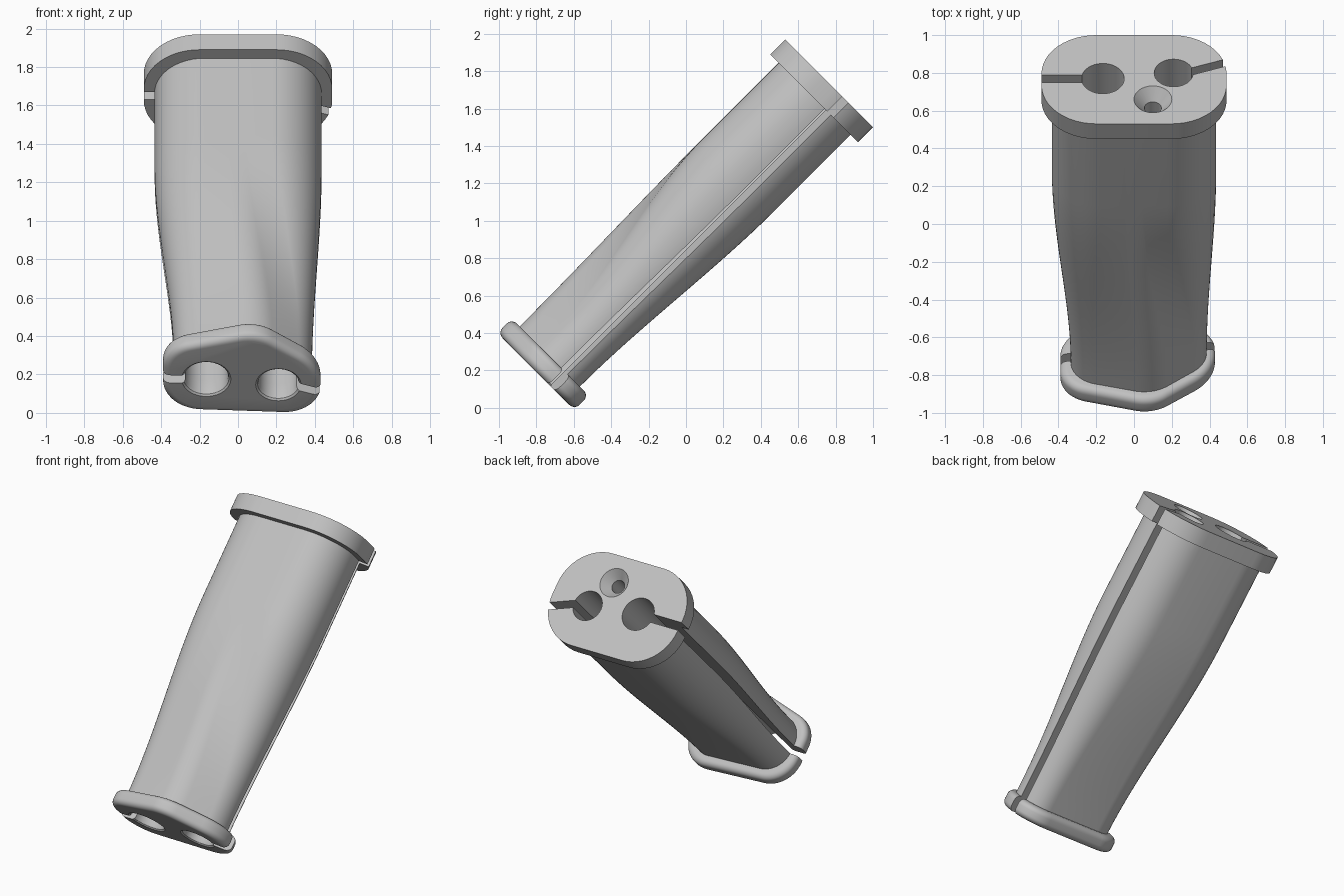
import bpy
import bmesh
import math
from mathutils import Matrix, Vector

if "Cube" in bpy.data.objects:
    bpy.data.objects.remove(bpy.data.objects["Cube"])

# One plain grey
grey = bpy.data.materials.new("light_grey")
grey.use_nodes = True
GREY = (0.53, 0.53, 0.53, 1)
grey.diffuse_color = GREY
grey.node_tree.nodes["Principled BSDF"].inputs["Base Color"].default_value = GREY

# The whole part is modelled along an axis, then leaned back
LEAN = Matrix.Rotation(math.radians(-45), 4, "X")
BOTTOM, RIM, NECK, TOP = -0.43, -0.32, 1.655, 1.768


def rounded(corners, steps=12):
    """Outline with a circular arc at each corner (x, depth, tangent length)."""
    pts, n = [], len(corners)
    for i, (x, w, d) in enumerate(corners):
        c = Vector((x, w))
        a = (Vector(corners[i - 1][:2]) - c).normalized()
        b = (Vector(corners[(i + 1) % n][:2]) - c).normalized()
        weight = math.cos((math.pi - a.angle(b)) / 2)
        for k in range(steps + 1):
            t = k / steps
            f0, f1, f2 = (1 - t) ** 2, 2 * t * (1 - t) * weight, t * t
            pts.append(((c + a * d) * f0 + c * f1 + (c + b * d) * f2) / (f0 + f1 + f2))
    return pts


def box_section(half, low, high, radius):
    return rounded([(0, high, 0.05), (-half, high, radius), (-half, low, radius),
                    (half, low, radius), (half, high, radius)])


def circle(x, w, r, n=48):
    return [Vector((x + r * math.cos(math.tau * k / n), w + r * math.sin(math.tau * k / n)))
            for k in range(n)]


def loft(name, rings):
    """Solid through a list of (height along axis, outline)."""
    bm = bmesh.new()
    loops = [[bm.verts.new(LEAN @ Vector((p.x, -p.y, s))) for p in pts] for s, pts in rings]
    for lo, hi in zip(loops, loops[1:]):
        for i in range(len(lo)):
            bm.faces.new((lo[i - 1], lo[i], hi[i], hi[i - 1]))
    bm.faces.new(loops[0])
    bm.faces.new(loops[-1])
    bmesh.ops.recalc_face_normals(bm, faces=bm.faces)
    mesh = bpy.data.meshes.new(name)
    bm.to_mesh(mesh)
    bm.free()
    mesh.materials.append(grey)
    obj = bpy.data.objects.new(name, mesh)
    bpy.context.collection.objects.link(obj)
    return obj


def shrink(pts, amount):
    """Inset an outline about its middle."""
    mid = Vector((0.02, 0.7))
    return [mid + Vector(((p.x - mid.x) * (1 - amount / 0.41),
                          (p.y - mid.y) * (1 - amount / 0.28))) for p in pts]


# Body: five-sided base blending into a rounded oblong
base = rounded([(0.1, 0.955, 0.1), (-0.335, 0.845, 0.13), (-0.335, 0.505, 0.16),
                (0.385, 0.475, 0.16), (0.385, 0.73, 0.09)])
crown = box_section(0.435, 0.41, 0.955, 0.26)
rings = []
BLEND_END, STEPS = 1.09, 20
for k in range(STEPS + 1):
    t = k / STEPS
    ease = t * t * (3 - 2 * t)
    rings.append((RIM + (BLEND_END - RIM) * t, [a.lerp(b, ease) for a, b in zip(base, crown)]))
rings.append((NECK, crown))
body = loft("body", rings)

# Upper flange: crisp oblong plate
plate = box_section(0.49, 0.354, 1.018, 0.29)
upper_flange = loft("upper_flange", [(NECK, plate), (TOP, plate)])

# Lower flange: five-sided with rounded rims
foot = rounded([(0.1, 1.015, 0.1), (-0.39, 0.885, 0.13), (-0.39, 0.445, 0.19),
                (0.43, 0.405, 0.19), (0.43, 0.76, 0.13)])
ROUND = 0.038
arc = [math.radians(90 * k / 6) for k in range(7)]
rings = [(BOTTOM + ROUND * (1 - math.sin(a)), shrink(foot, ROUND * (1 - math.cos(a))))
         for a in reversed(arc)]
rings += [(RIM - ROUND * (1 - math.sin(a)), shrink(foot, ROUND * (1 - math.cos(a))))
          for a in arc]
lower_flange = loft("lower_flange", rings)


# Cutters: two bores, a countersunk screw hole, two side slots
def bore(name, x, w, profile):
    return loft(name, [(s, circle(x, w, r)) for s, r in profile])


def slot(name, x, w, angle, width):
    along = Vector((math.cos(angle), math.sin(angle)))
    side = Vector((-along.y, along.x)) * width / 2
    start = Vector((x, w))
    end = start + along * 0.6
    outline = [start - side, end - side, end + side, start + side]
    return loft(name, [(-0.6, outline), (1.95, outline)])


def flared(r):
    return [(-0.6, r + 0.015), (BOTTOM, r + 0.015), (BOTTOM + 0.008, r + 0.005),
            (BOTTOM + 0.025, r), (1.9, r)]


cutters = [
    bore("right_bore_cutter", -0.165, 0.679, flared(0.113)),
    bore("left_bore_cutter", 0.21, 0.637, flared(0.103)),
    bore("screw_hole_cutter", 0.1, 0.834,
         [(-0.6, 0.1), (BOTTOM, 0.1), (BOTTOM + 0.065, 0.045),
          (TOP - 0.065, 0.045), (TOP, 0.1), (1.9, 0.1)]),
    slot("right_slot_cutter", -0.165, 0.679, math.pi, 0.056),
    slot("left_slot_cutter", 0.21, 0.66, math.radians(-20), 0.05),
]

# Cut every part, bake the result and smooth it
parts = (body, upper_flange, lower_flange)
for part in parts:
    for cutter in cutters:
        cutter.hide_render = True
        mod = part.modifiers.new(cutter.name, "BOOLEAN")
        mod.operation = "DIFFERENCE"
        mod.solver = "EXACT"
        mod.object = cutter
bpy.context.view_layer.update()
graph = bpy.context.evaluated_depsgraph_get()
baked = [bpy.data.meshes.new_from_object(part.evaluated_get(graph)) for part in parts]
for part, mesh in zip(parts, baked):
    part.modifiers.clear()
    part.data = mesh
    mesh.name = part.name
    mesh.shade_smooth()
    mesh.set_sharp_from_angle(angle=math.radians(30))
for cutter in cutters:
    bpy.data.objects.remove(cutter)
